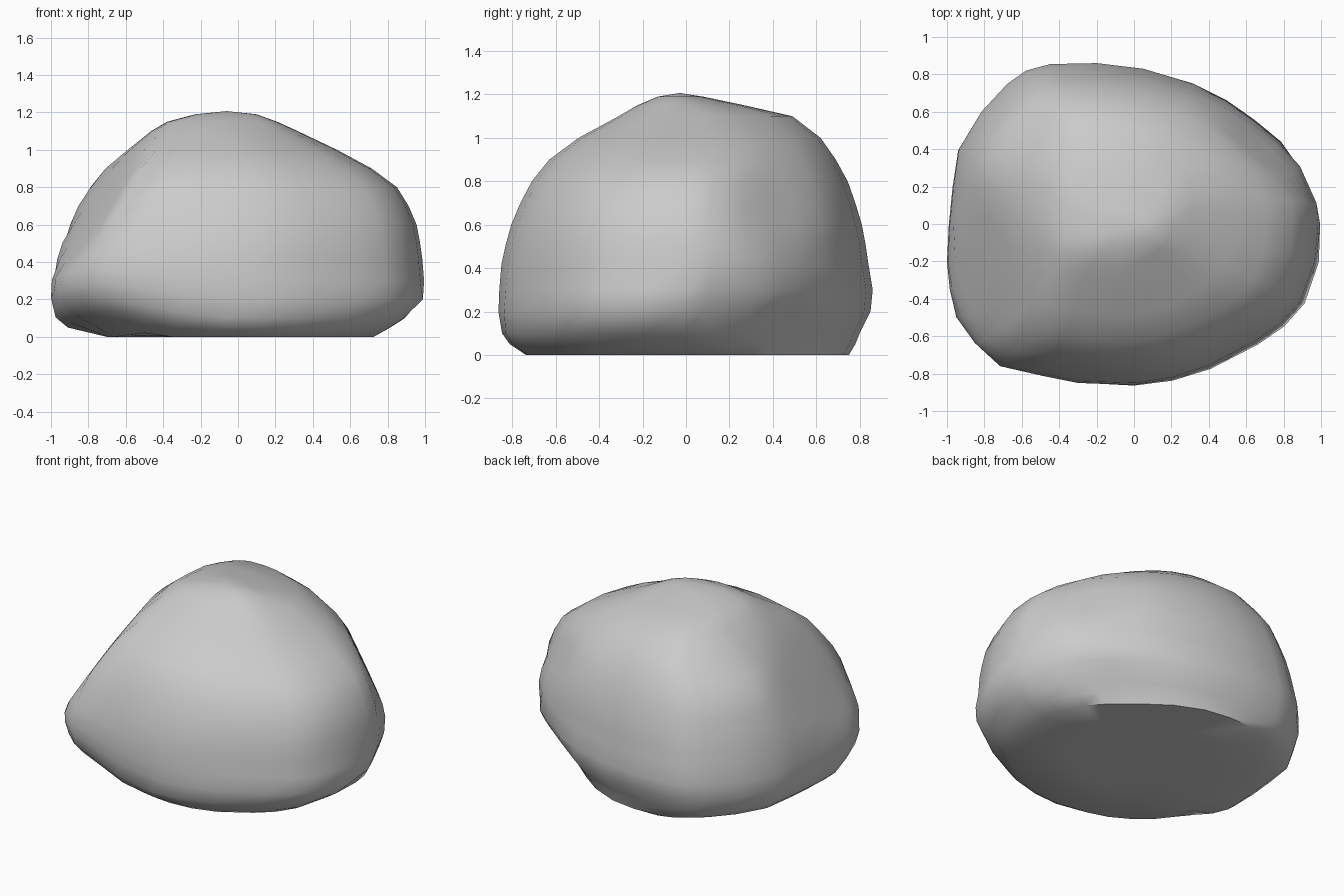
import bpy, bmesh, math
from mathutils import Vector

if "Cube" in bpy.data.objects:
    bpy.data.objects.remove(bpy.data.objects["Cube"])

# plan outline of the boulder seen from above (counter-clockwise)
OUTLINE = [(1, 0), (.99, .12), (.9, .32), (.79, .44), (.65, .555), (.5, .66), (.32, .75),
           (.05, .83), (-.2, .86), (-.45, .855), (-.58, .82), (-.68, .75), (-.82, .6),
           (-.94, .4), (-.97, .2), (-.99, 0), (-1, -.2), (-.985, -.35), (-.95, -.5),
           (-.85, -.64), (-.72, -.76), (-.5, -.81), (-.3, -.85), (0, -.86), (.2, -.83),
           (.4, -.765), (.65, -.635), (.79, -.54), (.9, -.42), (.98, -.2)]

# height, then left / right / front / back extent of each level
LEVELS = [(0, -.70, .71, -.70, .75), (.05, -.91, .80, -.785, .78),
          (.10, -.975, .88, -.825, .80), (.20, -1, 1, -.855, .85),
          (.30, -.995, .995, -.86, .86), (.42, -.975, .985, -.85, .84),
          (.51, -.953, .972, -.83, .827), (.60, -.925, .955, -.805, .81),
          (.70, -.885, .912, -.763, .78), (.80, -.84, .85, -.71, .745),
          (.90, -.73, .715, -.63, .69), (1.0, -.595, .53, -.495, .62),
          (1.1, -.465, .32, -.31, .49), (1.15, -.38, .21, -.225, .27),
          (1.19, -.23, .10, -.13, .08)]

# axes of the two angled directions used to chip the flat facets
AZ, EL = math.radians(33), math.radians(25)
ACROSS = Vector((math.cos(AZ), math.sin(AZ), 0))
BEHIND = Vector((-math.sin(AZ), math.cos(AZ), 0))
UP_FRONT = Vector((0, 0, math.cos(EL))) + BEHIND * math.sin(EL)
UP_BACK = Vector((0, 0, math.cos(EL))) - BEHIND * math.sin(EL)
FACETS = [(ACROSS * -.79 + UP_FRONT * .612, .70),    # upper left shoulder
          (ACROSS * .894 + UP_FRONT * .447, .72),    # back right slope
          (ACROSS * .78 - UP_BACK * .627, .865),     # lower back right undercut
          (ACROSS * .932 - UP_FRONT * .362, .97)]    # lower right undercut
CENTRE = Vector((0, 0, .6))


def shaped(x, y, z):
    """Lift the front left corner, fill the front right foot, press in facets."""
    lift = .5 * max(0, -.62 * x - .78 * y - .75)
    facing = max(0, (.6 * x - .8 * y) / max(.01, math.hypot(x, y)))
    foot = 1 + .1 * facing ** 3 * max(0, 1 - z / .25)
    p = Vector((x * foot, y * foot, z + lift * max(0, 1 - z / .5)))
    for normal, dist in FACETS:
        over = normal.dot(p - CENTRE) - dist
        if over > 0:
            p -= normal * over * .9
    p.z = 0 if z == 0 and lift == 0 else max(p.z, 0)
    return p


def ring(bm, z, x0, x1, y0, y1):
    cx, cy, hx, hy = (x0 + x1) / 2, (y0 + y1) / 2, (x1 - x0) / 2, (y1 - y0) / 2
    return [bm.verts.new(shaped(cx + px * hx, cy + py / .86 * hy, z))
            for px, py in OUTLINE]


bm = bmesh.new()
# body: stacked rings, preceded by an inner ring for the underside
rings = [ring(bm, 0, -.35, .4, -.36, .42)] + [ring(bm, *lv) for lv in LEVELS]
n = len(OUTLINE)
for a, b in zip(rings, rings[1:]):
    for i in range(n):
        j = (i + 1) % n
        bm.faces.new((a[i], a[j], b[j], b[i]))

# close the underside and the crown
bm.faces.new(rings[0][::-1])
peak = bm.verts.new((-.06, -.03, 1.207))
for i in range(n):
    bm.faces.new((rings[-1][i], rings[-1][(i + 1) % n], peak))
bmesh.ops.recalc_face_normals(bm, faces=bm.faces)

mesh = bpy.data.meshes.new("boulder")
bm.to_mesh(mesh)
bm.free()
boulder = bpy.data.objects.new("boulder", mesh)
bpy.context.collection.objects.link(boulder)
bpy.context.view_layer.objects.active = boulder
boulder.select_set(True)
bpy.ops.object.shade_smooth_by_angle(angle=math.radians(50))
